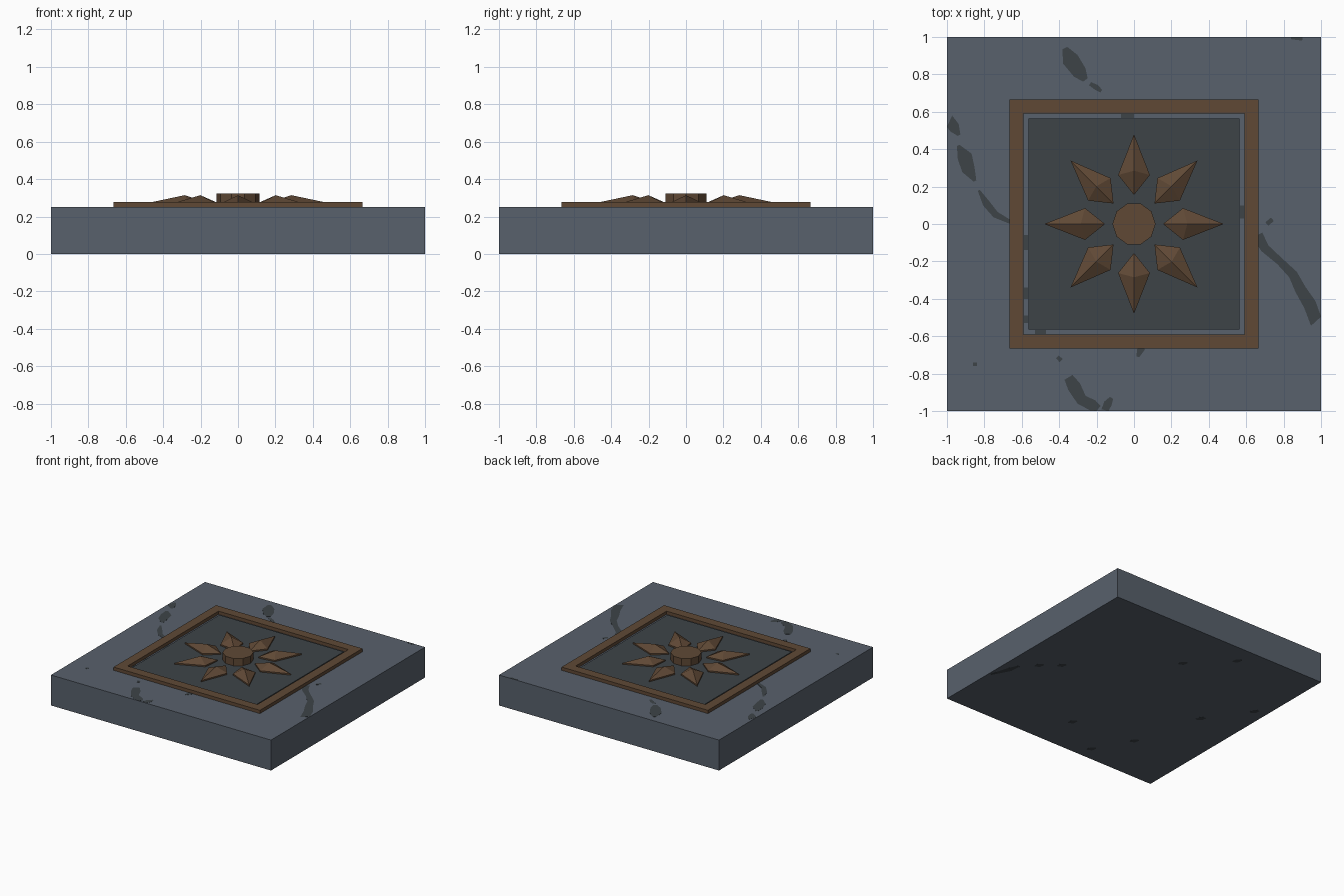
import bpy, bmesh, math
from mathutils import Matrix


def material(name, rgb):
    m = bpy.data.materials.new(name)
    m.diffuse_color = (*rgb, 1)
    return m


STONE = material("blue grey stone", (0.098, 0.119, 0.150))
DARK = material("dark slate", (0.047, 0.057, 0.064))
BRONZE = material("brown bronze", (0.116, 0.066, 0.036))


def finish(bm, name, mat):
    bmesh.ops.recalc_face_normals(bm, faces=bm.faces)
    me = bpy.data.meshes.new(name)
    bm.to_mesh(me)
    bm.free()
    me.materials.append(mat)
    ob = bpy.data.objects.new(name, me)
    bpy.context.collection.objects.link(ob)
    return ob


def add_prism(bm, pts, z0, z1):
    """Closed prism over an outline; returns the top face."""
    lo = [bm.verts.new((x, y, z0)) for x, y in pts]
    hi = [bm.verts.new((x, y, z1)) for x, y in pts]
    n = len(pts)
    for i in range(n):
        j = (i + 1) % n
        bm.faces.new((lo[i], lo[j], hi[j], hi[i]))
    bm.faces.new(lo[::-1])
    return bm.faces.new(hi)


def square(r):
    return [(-r, -r), (r, -r), (r, r), (-r, r)]


# Stone slab and raised dark panel
for name, r, z0, z1, mat in (("slab", 1, 0, 0.25, STONE),
                             ("panel", 0.565, 0.245, 0.262, DARK)):
    bm = bmesh.new()
    add_prism(bm, square(r), z0, z1)
    finish(bm, name, mat)

# Square bronze frame, four mitred sides
bm = bmesh.new()
rings = [[bm.verts.new((x, y, z)) for x, y in square(r)]
         for r, z in ((0.665, 0.245), (0.665, 0.277), (0.59, 0.277), (0.59, 0.245))]
for k in range(4):
    a, b = rings[k], rings[(k + 1) % 4]
    for i in range(4):
        j = (i + 1) % 4
        bm.faces.new((a[i], a[j], b[j], b[i]))
bmesh.ops.dissolve_limit(bm, angle_limit=0.001, verts=bm.verts, edges=[])
finish(bm, "frame", BRONZE)

# Ten-sided centre boss
bm = bmesh.new()
add_prism(bm, [(0.115 * math.cos(i * math.tau / 10), 0.115 * math.sin(i * math.tau / 10))
               for i in range(10)], 0.255, 0.322)
finish(bm, "centre_boss", BRONZE)

# Eight faceted petals: kite outline with raised peak
for k in range(8):
    bm = bmesh.new()
    top = add_prism(bm, [(0.155, 0), (0.262, -0.085), (0.48, 0), (0.262, 0.085)], 0.26, 0.273)
    peak = bmesh.ops.poke(bm, faces=[top])["verts"][0]
    peak.co = (0.285, 0, 0.314)
    bm.transform(Matrix.Rotation(k * math.tau / 8, 4, 'Z'))
    finish(bm, f"petal_{k + 1}", BRONZE)


def ribbons(name, paths, z0, z1):
    """Thin tapered ribbons along (x, y, half width) paths."""
    bm = bmesh.new()
    for p in paths:
        left, right = [], []
        for i, (x, y, w) in enumerate(p):
            a, b = p[max(i - 1, 0)], p[min(i + 1, len(p) - 1)]
            dx, dy = b[0] - a[0], b[1] - a[1]
            d = math.hypot(dx, dy)
            nx, ny = -dy / d * w, dx / d * w
            clamp = lambda v: max(-1, min(1, v))
            left.append((clamp(x + nx), clamp(y + ny)))
            right.append((clamp(x - nx), clamp(y - ny)))
        add_prism(bm, right + left[::-1], z0, z1)
    return finish(bm, name, DARK)


# Dark veins in the stone: left side, right side, front and back
ribbons("left_veins", [
    [(-0.999, 0.55, 0.04), (-0.96, 0.515, 0.03), (-0.935, 0.475, 0.008)],
    [(-0.94, 0.42, 0.008), (-0.905, 0.36, 0.04), (-0.885, 0.29, 0.035), (-0.85, 0.23, 0.008)],
    [(-0.83, 0.18, 0.006), (-0.79, 0.11, 0.02), (-0.74, 0.05, 0.018), (-0.66, 0.01, 0.01)],
    [(-0.578, -0.06, 0.011), (-0.578, -0.14, 0.011)],
    [(-0.578, -0.34, 0.011), (-0.578, -0.40, 0.011)],
    [(-0.578, -0.49, 0.011), (-0.578, -0.53, 0.011)],
    [(-0.86, -0.75, 0.01), (-0.84, -0.75, 0.01)],
], 0.249, 0.251)
ribbons("right_veins", [
    [(0.66, -0.06, 0.03), (0.70, -0.13, 0.024), (0.78, -0.20, 0.02), (0.85, -0.27, 0.025),
     (0.89, -0.35, 0.03), (0.94, -0.43, 0.035), (0.99, -0.52, 0.05)],
    [(0.71, 0.0, 0.012), (0.74, 0.025, 0.012)],
    [(0.578, 0.10, 0.011), (0.578, 0.03, 0.011)],
], 0.249, 0.251)
ribbons("front_veins", [
    [(-0.35, -0.82, 0.025), (-0.32, -0.87, 0.036), (-0.28, -0.94, 0.03),
     (-0.22, -0.97, 0.03), (-0.19, -0.99, 0.02)],
    [(-0.12, -0.93, 0.01), (-0.14, -0.96, 0.022), (-0.155, -0.998, 0.02)],
    [(-0.41, -0.71, 0.01), (-0.39, -0.73, 0.012)],
    [(0.04, -0.66, 0.022), (0.02, -0.71, 0.008)],
    [(-0.53, -0.577, 0.011), (-0.47, -0.577, 0.011)],
], 0.249, 0.251)
ribbons("back_veins", [
    [(-0.37, 0.94, 0.015), (-0.34, 0.88, 0.045), (-0.29, 0.81, 0.038), (-0.26, 0.77, 0.015)],
    [(-0.235, 0.75, 0.01), (-0.20, 0.73, 0.015), (-0.175, 0.71, 0.008)],
    [(-0.07, 0.578, 0.011), (0.0, 0.578, 0.011)],
    [(0.84, 0.994, 0.006), (0.90, 0.99, 0.01)],
], 0.249, 0.251)

# Small vein traces under the slab
spots = [(0.79, -0.17), (0.66, -0.06), (-0.02, 0.55), (-0.31, 0.84), (-0.90, 0.34),
         (-0.66, 0.0), (-0.49, -0.58), (-0.32, -0.88), (0.05, -0.66)]
paths = [[(x - 0.02, y + 0.03, 0.008), (x, y, 0.024), (x + 0.02, y - 0.03, 0.008)] for x, y in spots]
paths.append([(0.90, -0.28, 0.01), (0.92, -0.36, 0.025), (0.98, -0.51, 0.008)])
ribbons("underside_veins", paths, 0, 0.001).location.z = -0.0005
